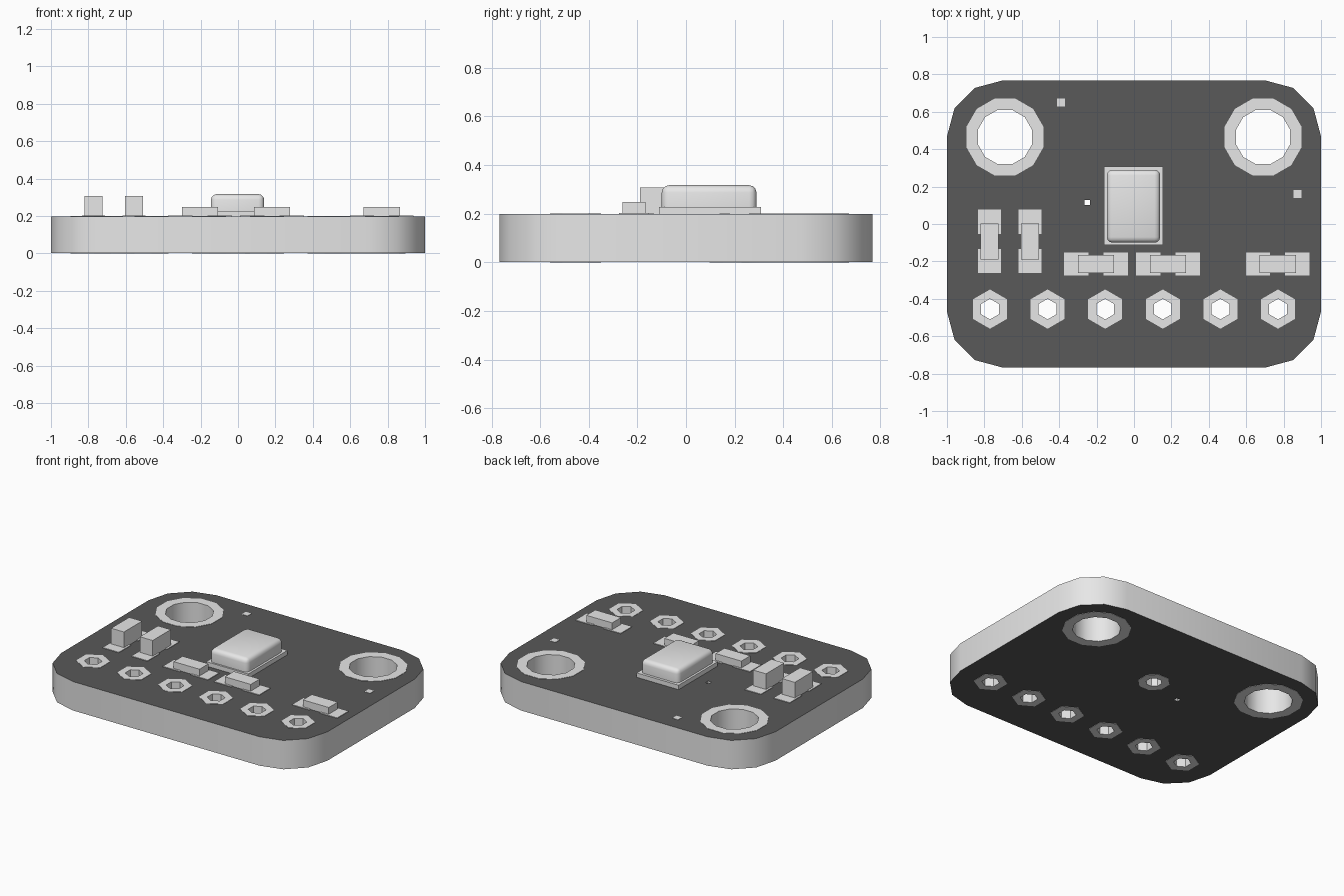
import bpy, bmesh
from math import sin, cos, pi, radians

if "Cube" in bpy.data.objects:
    bpy.data.objects.remove(bpy.data.objects["Cube"], do_unlink=True)


def material(name, value):
    m = bpy.data.materials.new(name)
    m.use_nodes = True
    colour = (value, value, value, 1)
    m.diffuse_color = colour
    m.node_tree.nodes["Principled BSDF"].inputs["Base Color"].default_value = colour
    return m


LIGHT = material("light grey", 0.8)
DARK = material("dark grey", 0.1)


def add_object(name, mesh, mats=(LIGHT,)):
    mesh.materials.clear()
    for m in mats:
        mesh.materials.append(m)
    ob = bpy.data.objects.new(name, mesh)
    bpy.context.collection.objects.link(ob)
    return ob


def smooth(ob, angle=35):
    bpy.ops.object.select_all(action='DESELECT')
    ob.select_set(True)
    bpy.context.view_layer.objects.active = ob
    bpy.ops.object.shade_smooth_by_angle(angle=radians(angle))


def ring(x, y, r, sides):
    return [(x + r * cos(2 * pi * (i + 0.5) / sides),
             y + r * sin(2 * pi * (i + 0.5) / sides)) for i in range(sides)]


def plate(name, loops, z0, z1, mats=(LIGHT,)):
    """Extrude an outline, with any further loops cut out as holes."""
    curve = bpy.data.curves.new(name, 'CURVE')
    curve.dimensions = '2D'
    curve.fill_mode = 'BOTH'
    curve.extrude = (z1 - z0) / 2
    for pts in loops:
        sp = curve.splines.new('POLY')
        sp.points.add(len(pts) - 1)
        for p, (x, y) in zip(sp.points, pts):
            p.co = (x, y, 0, 1)
        sp.use_cyclic_u = True
    tmp = bpy.data.objects.new(name + " outline", curve)
    bpy.context.collection.objects.link(tmp)
    bpy.context.view_layer.update()
    deps = bpy.context.evaluated_depsgraph_get()
    mesh = bpy.data.meshes.new_from_object(tmp.evaluated_get(deps))
    bpy.data.objects.remove(tmp, do_unlink=True)
    bm = bmesh.new()
    bm.from_mesh(mesh)
    bmesh.ops.remove_doubles(bm, verts=bm.verts, dist=0.0001)
    bmesh.ops.translate(bm, verts=bm.verts, vec=(0, 0, (z0 + z1) / 2))
    bmesh.ops.recalc_face_normals(bm, faces=bm.faces)
    bm.to_mesh(mesh)
    bm.free()
    ob = add_object(name, mesh, mats)
    smooth(ob)
    return ob


def box(name, x0, x1, y0, y1, z0, z1):
    bm = bmesh.new()
    bmesh.ops.create_cube(bm, size=1)
    for v in bm.verts:
        v.co = ((x0 + x1) / 2 + v.co.x * (x1 - x0),
                (y0 + y1) / 2 + v.co.y * (y1 - y0),
                (z0 + z1) / 2 + v.co.z * (z1 - z0))
    mesh = bpy.data.meshes.new(name)
    bm.to_mesh(mesh)
    bm.free()
    return add_object(name, mesh)


# Plated holes: name, x, y, outer radius, inner radius, sides
holes = [("mounting_hole_left", 0.69, 0.465, 0.213, 0.15, 12),
         ("mounting_hole_right", -0.69, 0.465, 0.213, 0.15, 12),
         ("sound_port", 0, 0.19, 0.1, 0.05, 8)]
for i in range(6):
    holes.append((f"pin_hole_{i + 1}", -0.77 + 0.308 * i, -0.455, 0.105, 0.055, 6))

# Board with rounded corners, pale edges and dark faces
R, SEG = 0.3, 3
outline = []
for k, (sx, sy) in enumerate([(1, 1), (-1, 1), (-1, -1), (1, -1)]):
    for j in range(SEG + 1):
        a = pi / 2 * (k + j / SEG)
        outline.append((sx * (1 - R) + R * cos(a), sy * (0.768 - R) + R * sin(a)))
via = ring(-0.25, 0.115, 0.02, 4)
cuts = [ring(x, y, (ro + ri) / 2, n) for _, x, y, ro, ri, n in holes]
board = plate("circuit_board", [outline] + cuts + [via], 0.002, 0.198, (LIGHT, DARK))
for f in board.data.polygons:
    f.material_index = 1 if abs(f.normal.z) > 0.5 else 0

# Metal sleeves lining the holes
for name, x, y, ro, ri, n in holes:
    plate(name, [ring(x, y, ro, n), ring(x, y, ri, n)], 0, 0.2)

# Small test points
for i, (x, y) in enumerate([(-0.39, 0.65), (0.875, 0.16)]):
    plate(f"test_point_{i + 1}", [ring(x, y, 0.03, 4)], 0.196, 0.2)


# Small components, each with two solder pads
def component(name, x, y, height, upright):
    def part(suffix, a0, a1, half, z0, z1):
        if upright:
            box(name + suffix, x - half, x + half, y + a0, y + a1, z0, z1)
        else:
            box(name + suffix, x + a0, x + a1, y - half, y + half, z0, z1)
    part("_body", -0.097, 0.097, 0.048, 0.196, height)
    part("_pad_a", -0.17, -0.04, 0.061, 0.196, 0.202)
    part("_pad_b", 0.04, 0.17, 0.061, 0.196, 0.202)


for i, x in enumerate((-0.772, -0.556)):
    component(f"capacitor_{i + 1}", x, -0.093, 0.308, True)
for i, x in enumerate((-0.203, 0.182, 0.768)):
    component(f"resistor_{i + 1}", x, -0.214, 0.248, False)

# Sensor: base plate and metal can with softened edges
box("sensor_base", -0.16, 0.155, -0.112, 0.308, 0.198, 0.228)
can = box("sensor_can", -0.145, 0.14, -0.1, 0.29, 0.226, 0.317)
bm = bmesh.new()
bm.from_mesh(can.data)
soft = [e for e in bm.edges if max(v.co.z for v in e.verts) > 0.3]
bmesh.ops.bevel(bm, geom=soft, offset=0.03, segments=3, profile=0.5, affect='EDGES')
bm.to_mesh(can.data)
bm.free()
smooth(can, 40)
